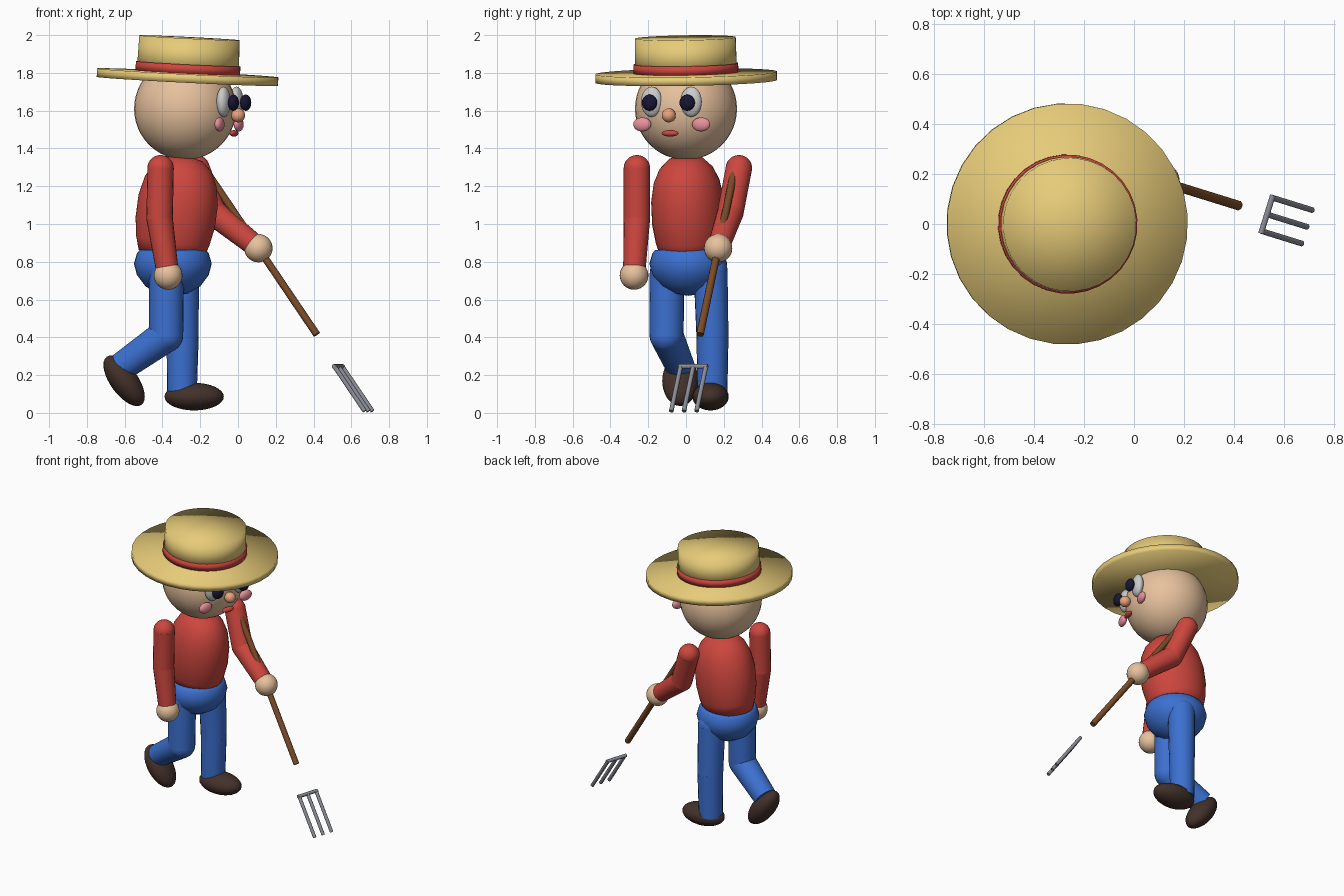
import bpy, bmesh
from math import radians, sin, cos, pi
from mathutils import Vector, Matrix, Euler

if "Cube" in bpy.data.objects:
    bpy.data.objects.remove(bpy.data.objects["Cube"])


def material(name, code):
    m = bpy.data.materials.new(name)
    m.diffuse_color = [(int(code[i:i + 2], 16) / 255) ** 2.2 for i in (0, 2, 4)] + [1]
    m.use_nodes = True
    m.node_tree.nodes["Principled BSDF"].inputs["Base Color"].default_value = m.diffuse_color
    return m


STRAW, RED, SKIN = material("straw", "E6CA78"), material("red", "CC4840"), material("skin", "E6C09C")
BLUE, SHOE, WOOD = material("blue", "3E70D0"), material("shoe", "45342E"), material("wood", "7A4C2C")
WHITE, DARK, PINK = material("white", "E8E8E8"), material("dark", "1E1C36"), material("pink", "E8909A")
NOSE, METAL = material("nose", "EBA27C"), material("metal", "8A8C96")


def finish(name, bm, mat, matrix, smooth_caps=True):
    for f in bm.faces:
        f.smooth = smooth_caps or len(f.verts) == 4
    bmesh.ops.recalc_face_normals(bm, faces=bm.faces)
    me = bpy.data.meshes.new(name)
    bm.to_mesh(me)
    bm.free()
    me.materials.append(mat)
    ob = bpy.data.objects.new(name, me)
    bpy.context.collection.objects.link(ob)
    ob.matrix_world = matrix
    return ob


def place(loc, rot=(0, 0, 0)):
    return Matrix.Translation(loc) @ Euler([radians(a) for a in rot]).to_matrix().to_4x4()


def ball(name, loc, size, mat, rot=(0, 0, 0), seg=24):
    if not isinstance(size, tuple):
        size = (size,) * 3
    bm = bmesh.new()
    bmesh.ops.create_uvsphere(bm, u_segments=seg, v_segments=seg * 2 // 3, radius=1)
    bmesh.ops.scale(bm, vec=size, verts=bm.verts)
    return finish(name, bm, mat, place(loc, rot))


def rod(name, a, b, r1, r2, mat, seg=20):
    a, b = Vector(a), Vector(b)
    bm = bmesh.new()
    bmesh.ops.create_cone(bm, cap_ends=True, segments=seg, radius1=r1, radius2=r2, depth=(b - a).length)
    rot = (b - a).to_track_quat('Z', 'Y').to_matrix().to_4x4()
    return finish(name, bm, mat, Matrix.Translation((a + b) / 2) @ rot, False)


def lathe(name, profile, mat, matrix, sx=1.0, seg=32):
    bm = bmesh.new()
    verts = [bm.verts.new((r, 0, z)) for r, z in profile]
    edges = [bm.edges.new(p) for p in zip(verts, verts[1:])]
    bmesh.ops.spin(bm, geom=verts + edges, cent=(0, 0, 0), axis=(0, 0, 1), angle=2 * pi, steps=seg)
    bmesh.ops.remove_doubles(bm, verts=bm.verts, dist=1e-4)
    bmesh.ops.scale(bm, vec=(sx, 1, 1), verts=bm.verts)
    return finish(name, bm, mat, matrix)


# head and face, turned towards the front
YAW = -18
head = Vector((-0.28, 0, 1.61))
ball("head", head, 0.27, SKIN, seg=36)


def face(name, fwd, side, up, size, mat):
    p = Matrix.Rotation(radians(YAW), 3, 'Z') @ Vector((fwd, side, up))
    ball(name, head + p, size, mat, (0, 0, YAW))


for label, s in (("right", -1), ("left", 1)):
    face(label + "_eye", 0.25, 0.11 * s, 0.037, (0.035, 0.058, 0.08), WHITE)
    face(label + "_pupil", 0.303, 0.105 * s, 0.032, (0.028, 0.042, 0.043), DARK)
    face(label + "_cheek", 0.245, 0.164 * s, -0.083, (0.023, 0.05, 0.037), PINK)
face("nose", 0.295, 0, -0.035, 0.037, NOSE)
face("mouth", 0.272, 0, -0.13, (0.02, 0.047, 0.017), RED)

# straw hat
tilt = place((-0.266, 0, 1.80), (0, 3, YAW))
lathe("hat_brim", [(0, -0.045), (0.482, -0.045), (0.482, 0), (0, 0)], STRAW, tilt)
lathe("hat_crown", [(0, 0), (0.271, 0), (0.267, 0.186), (0, 0.186)], STRAW, tilt)
lathe("hat_band", [(0, 0), (0.278, 0), (0.278, 0.048), (0, 0.048)], RED, tilt)

# torso and hips
lathe("torso", [(0, -0.02), (0.155, 0), (0.175, 0.07), (0.19, 0.17), (0.19, 0.29), (0.172, 0.39),
                (0.14, 0.46), (0.09, 0.51), (0, 0.53)], RED, place((-0.355, 0.02, 0.84), (0, 8, YAW)), 1.13)
lathe("hips", [(0, 0.62), (0.08, 0.632), (0.145, 0.67), (0.19, 0.73), (0.206, 0.79), (0.19, 0.845),
               (0.175, 0.862), (0, 0.862)], BLUE, place((-0.345, 0.012, 0)))


def limb(label, names, pts, radii, mat):
    for i in (0, 1):
        ball(f"{label}_{names[i]}_joint", pts[i], radii[i], mat)
        rod(f"{label}_{names[i + 2]}", pts[i], pts[i + 1], radii[i], radii[i + 1], mat)


# arms and hands
arm = ("shoulder", "elbow", "upper_arm", "forearm")
hand = Vector((0.108, 0.17, 0.872))
limb("right", arm, [(-0.41, -0.26, 1.295), (-0.415, -0.26, 1.03), (-0.37, -0.275, 0.725)], (0.07, 0.07, 0.058), RED)
limb("left", arm, [(-0.22, 0.28, 1.295), (-0.13, 0.235, 1.06), hand], (0.07, 0.07, 0.058), RED)
ball("right_hand", (-0.37, -0.275, 0.728), 0.076, SKIN)
ball("left_hand", hand, 0.075, SKIN)

# legs and shoes
leg = ("hip", "knee", "thigh", "shin")
limb("left", leg, [(-0.297, 0.13, 0.75), (-0.293, 0.14, 0.41), (-0.297, 0.14, 0.1)], (0.09, 0.085, 0.079), BLUE)
limb("right", leg, [(-0.378, -0.1, 0.74), (-0.38, -0.103, 0.41), (-0.615, -0.03, 0.245)], (0.092, 0.09, 0.077), BLUE)
ball("left_shoe", (-0.232, 0.13, 0.086), (0.157, 0.096, 0.073), SHOE)
ball("right_shoe", (-0.603, -0.03, 0.17), (0.157, 0.096, 0.073), SHOE, (0, 54, 0))

# fork: handle through the left hand, detached three-tine head
axis = Vector((0.309, -0.096, -0.457))
side = Vector((0.297, 0.955, 0))
rod("fork_handle", hand - 0.88 * axis, hand + axis, 0.02, 0.02, WOOD, 10)
bar = hand + 1.37 * axis
rod("fork_crossbar", bar - 0.08 * side, bar + 0.08 * side, 0.012, 0.012, METAL, 10)
for i in (-1, 0, 1):
    start = bar + 0.07 * i * side
    rod(f"fork_tine_{i + 2}", start, start + 0.518 * axis, 0.012, 0.012, METAL, 10)
